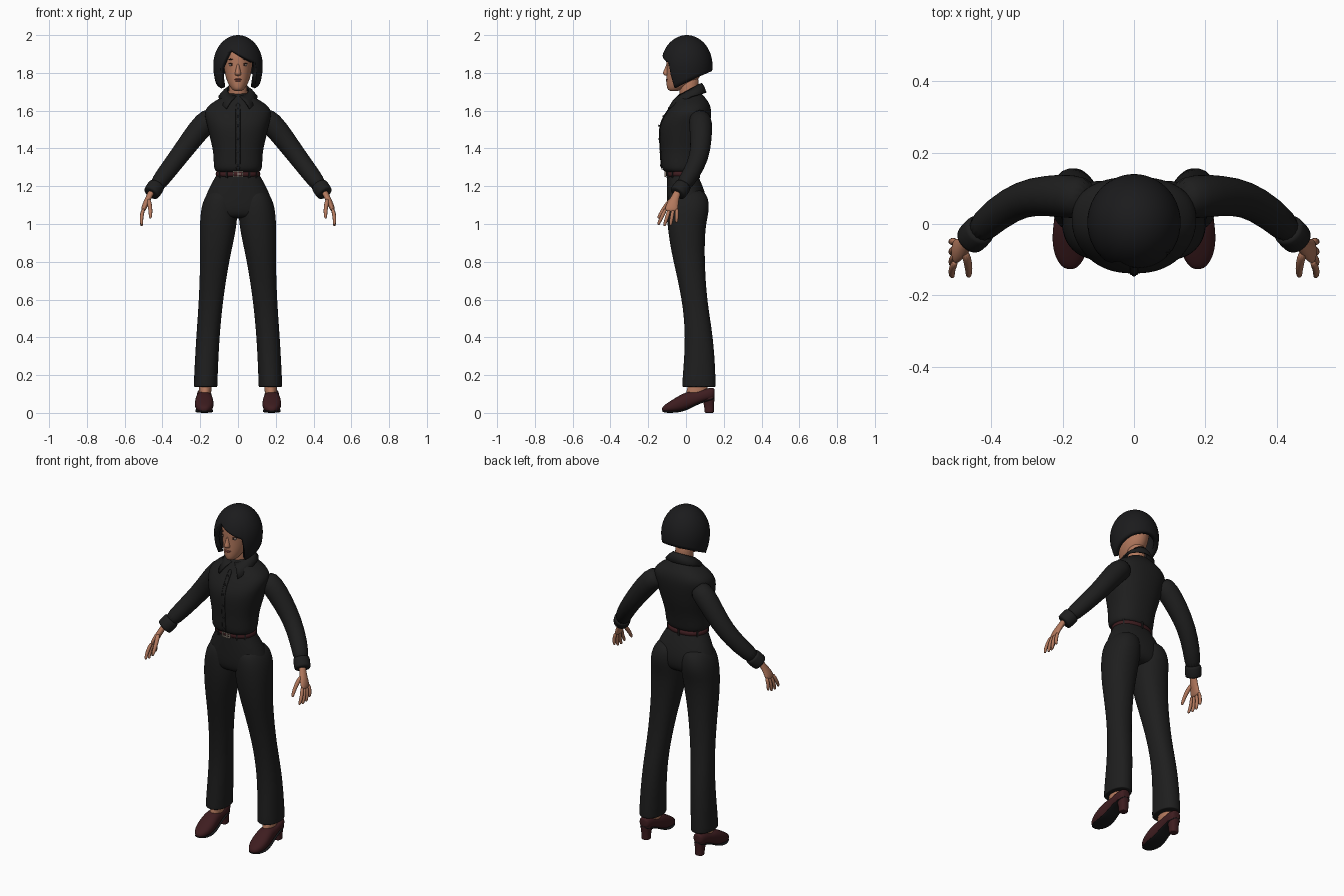
import bpy, bmesh
from math import sin, cos, pi, radians, sqrt
from mathutils import Vector, Matrix

if "Cube" in bpy.data.objects:
    bpy.data.objects.remove(bpy.data.objects["Cube"])


def material(name, r, g, b):
    m = bpy.data.materials.new(name)
    m.use_nodes = True
    m.diffuse_color = (r, g, b, 1)
    node = m.node_tree.nodes["Principled BSDF"]
    node.inputs["Base Color"].default_value = (r, g, b, 1)
    node.inputs["Roughness"].default_value = 0.8
    return m


CLOTH = material("black cloth", .013, .013, .013)
HAIR = material("black hair", .011, .011, .012)
SKIN = material("warm skin", .45, .19, .11)
LEATHER = material("oxblood leather", .048, .012, .014)
SOLE = material("black sole", .009, .009, .01)
METAL = material("buckle metal", .4, .33, .27)
LIP = material("lip rose", .3, .085, .065)
WHITE = material("eye white", .5, .42, .38)
DARK = material("dark brown", .03, .014, .01)


def finish(name, bm, mat, mirror=False, subdiv=0, thick=0, offset=-1, smooth=True):
    """Turn a bmesh into an object with outward faces and modifiers."""
    bmesh.ops.remove_doubles(bm, verts=bm.verts, dist=1e-5)
    bmesh.ops.recalc_face_normals(bm, faces=bm.faces)
    mid = sum((v.co for v in bm.verts), Vector()) / len(bm.verts)
    if sum(f.normal.dot(f.calc_center_median() - mid) * f.calc_area() for f in bm.faces) < 0:
        bmesh.ops.reverse_faces(bm, faces=bm.faces)
    for f in bm.faces:
        f.smooth = smooth
    me = bpy.data.meshes.new(name)
    bm.to_mesh(me)
    bm.free()
    me.materials.append(mat)
    ob = bpy.data.objects.new(name, me)
    bpy.context.collection.objects.link(ob)
    if mirror:
        ob.modifiers.new("Mirror", 'MIRROR').use_mirror_merge = False
    if thick:
        s = ob.modifiers.new("Solidify", 'SOLIDIFY')
        s.thickness, s.offset = thick, offset
    if subdiv:
        s = ob.modifiers.new("Subdivision", 'SUBSURF')
        s.levels = s.render_levels = subdiv
    return ob


def surface(name, rows, mat, closed=True, **kw):
    """Skin a list of point rows; closed rows are capped at both ends."""
    bm = bmesh.new()
    vs = [[bm.verts.new(p) for p in row] for row in rows]
    n = len(vs[0])
    for a, b in zip(vs, vs[1:]):
        for i in range(n if closed else n - 1):
            j = (i + 1) % n
            bm.faces.new((a[i], a[j], b[j], b[i]))
    if closed:
        bm.faces.new(vs[0])
        bm.faces.new(vs[-1])
    return finish(name, bm, mat, **kw)


def ring(c, u, v, n=20, p=2.0):
    def w(t):
        return abs(t) ** (2 / p) * (1 if t > 0 else -1)
    return [c + u * w(cos(2 * pi * i / n)) + v * w(sin(2 * pi * i / n)) for i in range(n)]


def stack(name, rings, mat, n=20, p=2.0, subdiv=2, **kw):
    """Loft of level rings given as (z, centre x, half width, front y, back y)."""
    rows = [ring(Vector((cx, (f + b) / 2, z)), Vector((rx, 0, 0)),
                 Vector((0, (b - f) / 2, 0)), n, p) for z, cx, rx, f, b in rings]
    return surface(name, rows, mat, subdiv=subdiv, **kw)


def tube(name, path, mat, n=16, **kw):
    """Round limb along (x, y, z, radius) points."""
    pts = [Vector(q[:3]) for q in path]
    rows = []
    for i, q in enumerate(path):
        t = (pts[min(i + 1, len(pts) - 1)] - pts[max(i - 1, 0)]).normalized()
        u = t.cross(Vector((0, 1, 0))).normalized()
        rows.append(ring(pts[i], u * q[3], t.cross(u) * q[3], n))
    return surface(name, rows, mat, subdiv=1, mirror=True, **kw)


def ball(name, loc, size, mat, mirror=False):
    bm = bmesh.new()
    bmesh.ops.create_uvsphere(bm, u_segments=16, v_segments=10, radius=1,
                              matrix=Matrix.Translation(loc) @ Matrix.Diagonal((*size, 1)))
    return finish(name, bm, mat, mirror)


def box(name, loc, size, mat, turn=0):
    bm = bmesh.new()
    bmesh.ops.create_cube(bm, size=1, matrix=Matrix.Translation(loc) @ Matrix.Rotation(turn, 4, 'Z')
                          @ Matrix.Diagonal((*size, 1)))
    return finish(name, bm, mat, smooth=False)


# Shirt body, placket and buttons
torso = [(1.268, .106, -.1, .055), (1.285, .125, -.125, .07), (1.31, .13, -.132, .076),
         (1.38, .13, -.134, .09), (1.45, .148, -.14, .112), (1.52, .164, -.141, .127),
         (1.57, .178, -.118, .134), (1.61, .176, -.09, .134), (1.645, .135, -.066, .122),
         (1.67, .088, -.052, .1), (1.7, .05, -.03, .08)]
stack("shirt_body", [(z, 0, r, f, b) for z, r, f, b in torso], CLOTH, n=24, p=2.3)
surface("button_placket", [[(x, f - .001, z) for x in (-.013, .013)] for z, r, f, b in torso[1:9]],
        CLOTH, closed=False, thick=.006, offset=0, subdiv=1)
for z, r, f, b in torso[2:8]:
    ball("shirt_button", (0, f - .003, z), (.006, .003, .006), SOLE)

# Folded collar: the lower edge starts further round, giving pointed tips
top, low = [], []
for i in range(33):
    a, c = (radians(lo + (360 - 2 * lo) * i / 32) for lo in (8, 38))
    top.append(Vector((.056 * sin(a), .018 - .062 * cos(a), 1.71 - .035 * cos(a))))
    low.append(Vector((.1 * sin(c), .03 - (.155 if cos(c) > 0 else .075) * cos(c),
                       1.675 - (.082 if cos(c) > 0 else .02) * cos(c))))
mid = [(a + b) / 2 + Vector((0, 0, .008)) for a, b in zip(top, low)]
surface("shirt_collar", [top, mid, low], CLOTH, closed=False, thick=.008, offset=0)

# Sleeves and cuffs
tube("sleeves", [(.12, .07, 1.575, .055), (.175, .078, 1.54, .064), (.245, .08, 1.45, .058),
                 (.312, .073, 1.36, .052), (.385, .03, 1.265, .048), (.448, -.033, 1.18, .042)], CLOTH)
tube("cuffs", [(.428, -.012, 1.208, .043), (.431, -.015, 1.203, .047), (.458, -.043, 1.164, .046),
               (.461, -.046, 1.16, .043)], CLOTH)

# Hands
stack("palms", [(1.185, .452, .018, -.06, -.02), (1.15, .468, .018, -.075, -.032),
                (1.115, .485, .018, -.1, -.04), (1.085, .498, .015, -.112, -.04),
                (1.065, .502, .011, -.112, -.045)], SKIN, n=14, mirror=True)
for i, finger in enumerate(("index", "middle", "ring", "little")):
    y, drop = -.105 + .019 * i, (.078, .085, .082, .066)[i]
    tip = -.146 + .032 * i
    tube(finger + "_fingers", [(.499, y, 1.085, .01), (.512, (y + tip) / 2, 1.08 - drop / 2, .0105),
                               (.511, tip, 1.08 - drop, .009), (.508, tip, 1.073 - drop, .005)], SKIN, n=10)
tube("thumbs", [(.475, -.075, 1.135, .014), (.464, -.112, 1.09, .012), (.463, -.14, 1.045, .01),
                (.464, -.148, 1.028, .006)], SKIN, n=10)

# Trousers
stack("trouser_hips", [(1.272, 0, .11, -.098, .058), (1.26, 0, .114, -.1, .062),
                       (1.2, 0, .15, -.102, .09), (1.13, 0, .18, -.103, .112),
                       (1.07, 0, .19, -.1, .11), (1.04, 0, .175, -.085, .09),
                       (1.03, 0, .12, -.06, .06)], CLOTH, n=24, p=2.2)
stack("trouser_legs", [(1.19, .085, .06, -.08, .092), (1.13, .094, .09, -.1, .122),
                       (1.07, .1, .098, -.103, .124), (1.0, .104, .099, -.1, .106),
                       (.9, .114, .09, -.087, .1), (.8, .124, .077, -.067, .1),
                       (.6, .143, .064, -.02, .11), (.4, .16, .062, -.002, .146),
                       (.2, .17, .063, -.018, .157), (.148, .171, .063, -.021, .158),
                       (.138, .171, .062, -.02, .157), (.136, .171, .056, -.014, .15)],
      CLOTH, mirror=True, p=2.2)

# Belt, loops and buckle
stack("belt", [(z, 0, .119 - d, -.108 + d, .069 - d) for z, d in
               ((1.25, .008), (1.252, 0), (1.278, 0), (1.28, .008))], LEATHER, n=32, p=2.2, subdiv=1)
for deg in (35, 90, 145, 215, 240, 300, 325):
    a = radians(deg)
    box("belt_loop", (.118 * cos(a), -.02 + .089 * sin(a), 1.264), (.008, .01, .04), CLOTH, a + pi / 2)
for z in (1.252, 1.278):
    box("buckle_bar", (0, -.11, z), (.05, .008, .005), METAL)
for x in (-.023, 0, .023):
    box("buckle_post", (x, -.11, 1.265), (.005, .008, .028), METAL)
box("buckle_prong", (.011, -.111, 1.265), (.022, .006, .005), METAL)

# Heeled shoes: stations along the foot (y, half width, bottom, top)
shoe = [(.152, .018, .08, .128), (.143, .033, .07, .134), (.105, .04, .062, .13),
        (.055, .041, .045, .112), (.01, .046, .018, .116), (-.04, .052, .004, .09),
        (-.085, .046, .003, .062), (-.115, .029, .004, .042), (-.127, .012, .01, .028)]


def shoe_rows(bottom, height, grow):
    return [ring(Vector((.179, y, bottom(lo) + height(lo, hi))), Vector((w * grow, 0, 0)),
                 Vector((0, 0, height(lo, hi))), 18, 2.4) for y, w, lo, hi in shoe]


surface("shoe_uppers", shoe_rows(lambda lo: lo, lambda lo, hi: (hi - lo) / 2, 1),
        LEATHER, mirror=True, subdiv=2)
surface("shoe_soles", shoe_rows(lambda lo: max(0, lo - .003), lambda lo, hi: .005, .95),
        SOLE, mirror=True, subdiv=1)
stack("shoe_heels", [(0, .178, .023, .1, .146), (.003, .178, .025, .098, .148),
                     (.04, .178, .025, .096, .148), (.075, .179, .032, .085, .152),
                     (.1, .179, .034, .08, .152)], LEATHER, n=16, p=2.5, mirror=True)
stack("ankles", [(.08, .175, .03, -.005, .1), (.115, .174, .034, .0, .115),
                 (.2, .17, .034, .03, .12)], SKIN, mirror=True)

# Neck and head
stack("neck", [(1.62, 0, .055, -.03, .08), (1.7, 0, .048, -.036, .064), (1.8, 0, .052, -.04, .075)], SKIN)
stack("head", [(1.703, 0, .02, -.088, -.04), (1.715, 0, .034, -.1, -.01), (1.74, 0, .052, -.104, .04),
               (1.78, 0, .067, -.104, .08), (1.84, 0, .077, -.102, .095), (1.9, 0, .08, -.106, .1),
               (1.95, 0, .07, -.08, .08), (1.975, 0, .035, -.04, .04)], SKIN, n=24)
stack("nose", [(1.856, 0, .007, -.102, -.08), (1.82, 0, .011, -.114, -.08), (1.798, 0, .018, -.126, -.08),
               (1.788, 0, .016, -.118, -.08), (1.784, 0, .01, -.105, -.08)], SKIN, n=12)

# Facial features
ball("eyeballs", (.033, -.083, 1.842), (.016, .01, .007), WHITE, True)
ball("irises", (.033, -.091, 1.842), (.0065, .003, .0065), DARK, True)
ball("eyelashes", (.034, -.086, 1.849), (.018, .009, .0025), DARK, True)
ball("eyebrows", (.036, -.088, 1.872), (.02, .009, .003), DARK, True)
ball("upper_lip", (0, -.097, 1.766), (.022, .01, .0045), LIP)
ball("lower_lip", (0, -.096, 1.758), (.018, .011, .005), LIP)


# Bobbed hair: one shell whose hem follows the fringe, side locks and nape
def hem(a):
    x, side = .13 * sin(a), 1.75 - .06 * cos(a)
    if cos(a) < 0:
        return side
    fringe = min(1.9 - .5 * x, 1.925 + 2.5 * (x + .05))
    t = min(1, max(0, (abs(a) - radians(45)) / radians(11)))
    t = t * t * (3 - 2 * t)
    return fringe * (1 - t) + side * t


COLS, ROWS = 72, 18
rows = []
for j in range(ROWS + 1):
    row = []
    for i in range(COLS + 1):
        a = -pi + 2 * pi * i / COLS
        z = 2 - (2 - hem(a)) * (1 - cos(j / ROWS * pi / 2))
        d = z - 1.84
        k = sqrt(max(0, 1 - (d / .16) ** 2)) if d > 0 else 1 - .2 * (d / .13) ** 2
        row.append((.131 * k * sin(a), .004 - .136 * k * cos(a), z))
    rows.append(row)
surface("bobbed_hair", rows, HAIR, closed=False, thick=.026)
